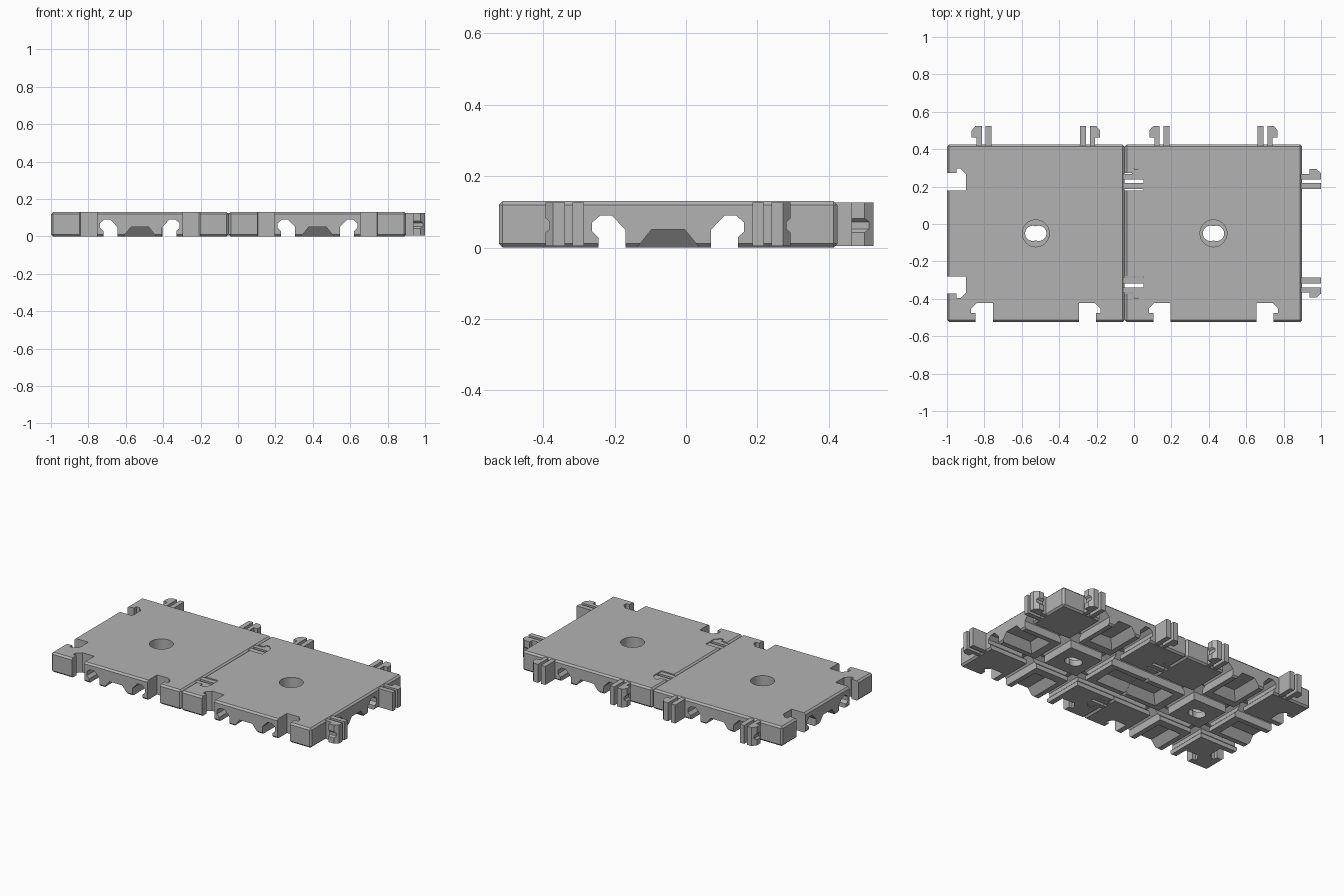
import bpy, bmesh, math
from mathutils import Matrix, Vector

if "Cube" in bpy.data.objects:
    bpy.data.objects.remove(bpy.data.objects["Cube"])

TILE, CLIP, H = 0.95, 0.10, 0.13      # tile side, clip reach, tile height
HALF = TILE / 2
CY = -CLIP / 2                        # tile centre in y
CENTRES = (-1 + HALF, -1 + HALF + TILE)

grey = bpy.data.materials.new("grey plastic")
grey.diffuse_color = (0.45, 0.45, 0.45, 1)
grey.use_nodes = True
grey.node_tree.nodes["Principled BSDF"].inputs["Base Color"].default_value = grey.diffuse_color


def make(name, bm):
    bmesh.ops.recalc_face_normals(bm, faces=bm.faces)
    me = bpy.data.meshes.new(name)
    bm.to_mesh(me)
    bm.free()
    me.materials.append(grey)
    ob = bpy.data.objects.new(name, me)
    bpy.context.collection.objects.link(ob)
    return ob


def frame(k, s):
    """Side frame: radial, lateral, up; turned k quarter turns, lateral sign s."""
    return Matrix.Rotation(k * math.pi / 2, 4, 'Z') @ Matrix.Diagonal((1, s, 1, 1))


def prism(name, pts, lo, hi, axis, m):
    """Extrude a 2D outline along 'z' (radial, lateral) or 'r' (lateral, up)."""
    bm = bmesh.new()
    ends = []
    for w in (lo, hi):
        ends.append([bm.verts.new(m @ Vector((p[0], p[1], w) if axis == 'z'
                                             else (w, p[0], p[1]))) for p in pts])
    a, b = ends
    bm.faces.new(a)
    bm.faces.new(b[::-1])
    for i in range(len(pts)):
        j = (i + 1) % len(pts)
        bm.faces.new((a[i], b[i], b[j], a[j]))
    return make(name, bm)


def cylinder(name, x, r, lo, hi):
    pts = [(x + r * math.cos(i * math.tau / 40), r * math.sin(i * math.tau / 40))
           for i in range(40)]
    return prism(name, pts, lo, hi, 'z', Matrix())


def cut(ob, cutter):
    mod = ob.modifiers.new("cut", 'BOOLEAN')
    mod.operation, mod.solver, mod.object = 'DIFFERENCE', 'EXACT', cutter
    bpy.context.view_layer.update()
    dg = bpy.context.evaluated_depsgraph_get()
    me = bpy.data.meshes.new_from_object(ob.evaluated_get(dg))
    ob.modifiers.clear()
    ob.data = me
    bpy.data.objects.remove(cutter)


# Tile slab with chamfered edges
bm = bmesh.new()
bmesh.ops.create_cube(bm, size=1)
bmesh.ops.scale(bm, vec=(TILE - 0.001, TILE - 0.001, H), verts=bm.verts)
bmesh.ops.translate(bm, vec=(0, 0, H / 2), verts=bm.verts)
bmesh.ops.bevel(bm, geom=bm.edges[:], offset=0.011, segments=1, affect='EDGES')
tile = make("tile_left", bm)

# Undercut channels crossing the underside in both directions
channel = [(0.12, -0.02), (0.12, 0.05), (0.158, 0.09), (0.19, 0.09),
           (0.213, 0.07), (0.213, 0.045), (0.195, 0.028), (0.195, -0.02)]
for k in (0, 1):
    for s in (1, -1):
        cut(tile, prism("channel", channel, -0.6, 0.6, 'r', frame(k, s)))

# Sloped recesses under the middle of each side
for k in range(4):
    bm = bmesh.new()
    m = frame(k, 1)
    for r, t, z in ((0.24, 0.095, -0.01), (0.29, 0.047, 0.05)):
        for rr in (r, 0.6):
            for tt in (t, -t):
                bm.verts.new(m @ Vector((rr, tt, z)))
    bmesh.ops.convex_hull(bm, input=bm.verts)
    bmesh.ops.dissolve_limit(bm, angle_limit=0.01, verts=bm.verts, edges=bm.edges)
    cut(tile, make("recess", bm))

# Sockets on the left and front sides
back = HALF - CLIP - 0.002
socket = [(0.6, 0.23), (back, 0.23), (back, 0.317), (back + 0.03, 0.346),
          (HALF - 0.05, 0.346), (HALF - 0.05, 0.322), (0.6, 0.322)]
for k in (2, 3):
    for s in (1, -1):
        cut(tile, prism("socket", socket, -0.1, 0.3, 'z', frame(k, s)))

# Central counterbore with a double-round through hole
cut(tile, cylinder("bore", 0, 0.072, 0.04, 0.3))
for x in (-0.016, 0.016):
    cut(tile, cylinder("hole", x, 0.041, -0.1, 0.1))

tile.location = (CENTRES[0], CY, 0)
other = bpy.data.objects.new("tile_right", tile.data)
other.location = (CENTRES[1], CY, 0)
bpy.context.collection.objects.link(other)

# Snap clips on the right and back sides: hooked prong plus straight bar
tip, root = HALF + CLIP, HALF - 0.02
hook = [(root, 0.289), (tip, 0.289), (tip, 0.322), (tip - 0.025, 0.343),
        (tip - 0.062, 0.343), (tip - 0.062, 0.316), (root, 0.316)]
bar = [(root, 0.236), (tip, 0.236), (tip, 0.268), (root, 0.268)]
groove = [(0.36, 0.037), (0.343, 0.042), (0.332, 0.052), (0.332, 0.072),
          (0.343, 0.082), (0.36, 0.087)]
for cx, side in zip(CENTRES, ("left", "right")):
    for k, edge in ((0, "right"), (1, "back")):
        for s in (1, -1):
            m = frame(k, s)
            prong = prism(f"{side}_tile_{edge}_clip_hook", hook, 0.004, 0.126, 'z', m)
            cut(prong, prism("groove", groove, HALF + 0.01, 0.7, 'r', m))
            post = prism(f"{side}_tile_{edge}_clip_bar", bar, 0.004, 0.126, 'z', m)
            for ob in (prong, post):
                ob.location = (cx, CY, 0)
